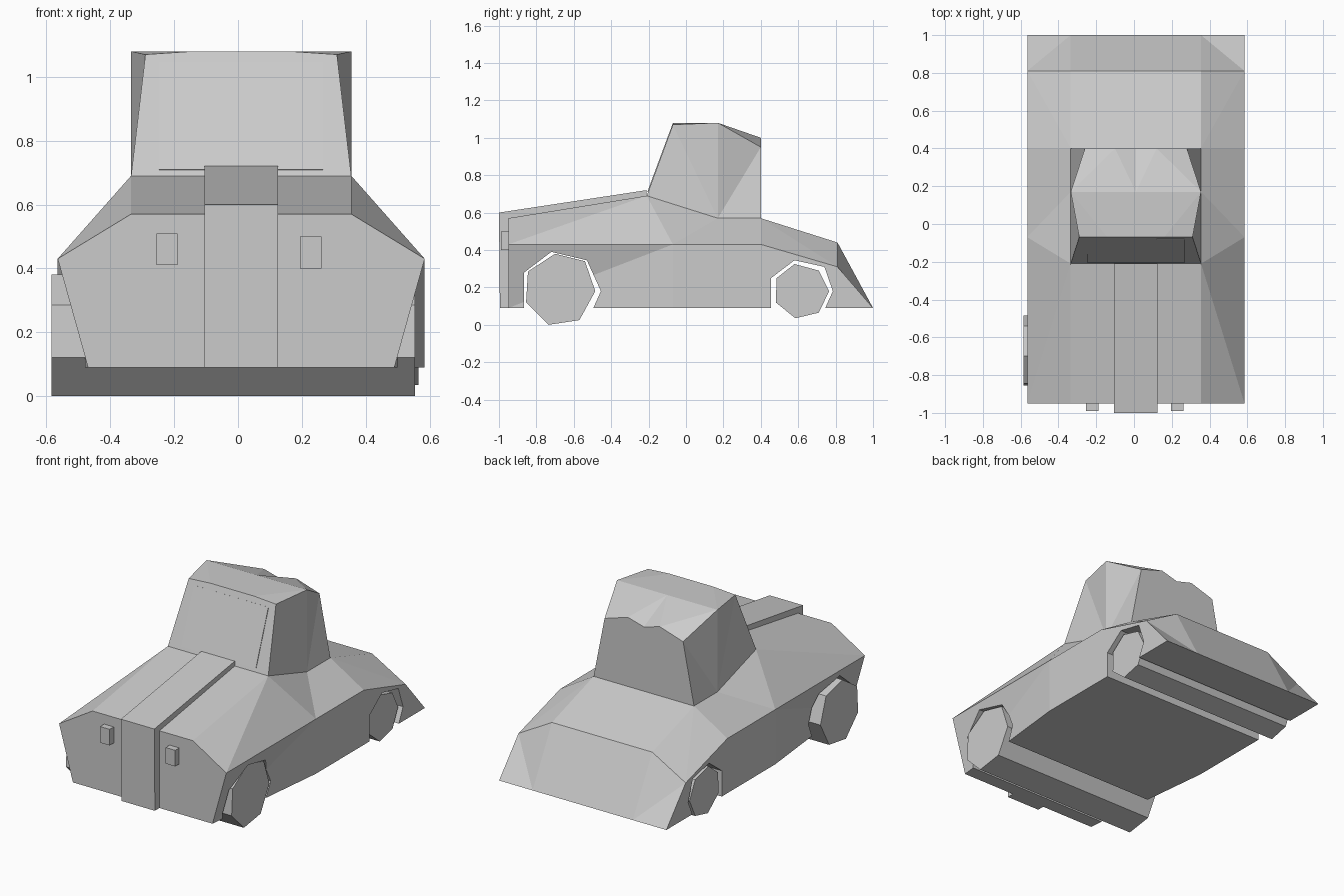
import bpy, bmesh

cube = bpy.data.objects.get("Cube")
if cube:
    bpy.data.objects.remove(cube, do_unlink=True)

MID = 0.01  # centre line of the car

paint = bpy.data.materials.new("light_grey")
paint.use_nodes = True
GREY = (0.6, 0.6, 0.6, 1)
paint.diffuse_color = GREY
paint.node_tree.nodes["Principled BSDF"].inputs["Base Color"].default_value = GREY


def finish(name, bm):
    bmesh.ops.recalc_face_normals(bm, faces=bm.faces)
    mesh = bpy.data.meshes.new(name)
    bm.to_mesh(mesh)
    bm.free()
    mesh.materials.append(paint)
    obj = bpy.data.objects.new(name, mesh)
    bpy.context.collection.objects.link(obj)
    return obj


def symmetric(name, points, side_faces, cross_faces):
    """Named left-hand points are mirrored; cross faces bridge both sides."""
    bm = bmesh.new()
    left = {k: bm.verts.new((MID + x, y, z)) for k, (x, y, z) in points.items()}
    right = {k: v if points[k][0] == 0 else
             bm.verts.new((2 * MID - v.co.x, v.co.y, v.co.z)) for k, v in left.items()}
    for face in side_faces:
        for side in (left, right):
            bm.faces.new([side[k] for k in face.split()])
    for face in cross_faces:
        names = face.split()
        loop = [left[k] for k in names] + [right[k] for k in reversed(names)]
        bm.faces.new(list(dict.fromkeys(loop)))
    return finish(name, bm)


def prism(name, profile, x0, x1):
    """Extrude a (y, z) profile along x."""
    bm = bmesh.new()
    a = [bm.verts.new((x0, y, z)) for y, z in profile]
    b = [bm.verts.new((x1, y, z)) for y, z in profile]
    bm.faces.new(a)
    bm.faces.new(b[::-1])
    for i in range(len(a)):
        j = (i + 1) % len(a)
        bm.faces.new((a[i], b[i], b[j], a[j]))
    return finish(name, bm)


# Body shell: top edge (t), shoulder (s) and sill (b) stations from front to back
body = symmetric("body", {
    "t0": (.345, -.95, .57), "t1": (.345, -.21, .69), "t2": (.345, .17, .57),
    "t3": (.345, .4, .57), "t4": (.345, .81, .44), "t5": (.345, 1, .09),
    "s0": (.575, -.95, .43), "s1": (.575, -.07, .43), "s3": (.575, .4, .43),
    "s4": (.575, .81, .31), "b0": (.48, -.95, .09), "b1": (.575, -.07, .09),
    "b3": (.575, .4, .09), "b5": (.575, 1, .09),
}, [
    "t0 t1 s0", "t1 s1 s0", "t1 t2 s1", "t2 s3 s1", "t2 t3 s3",
    "t3 t4 s4", "t3 s4 s3", "t4 t5 s4", "t5 b5 s4",
    "s0 s1 b0", "s1 b1 b0", "s1 s3 b3 b1", "s3 s4 b5 b3",
], ["t0 t1", "t1 t2", "t2 t3", "t3 t4", "t4 t5",
    "t0 s0 b0", "b0 b1", "b1 b3", "b3 b5 t5"])

# Cabin with raked windscreen and scalloped rear roof edge
symmetric("cabin", {
    "f": (.345, -.21, .69), "m": (.345, .17, .57), "r": (.345, .4, .57),
    "F": (.3, -.07, 1.07), "M": (.345, .17, 1.08), "R": (.27, .4, .95),
    "W": (.11, .4, 1.0), "C": (0, .4, .97), "T": (0, .17, 1.08),
    "N": (.15, -.07, 1.08),
}, ["f m F", "m M F", "m r R", "m R M", "F M N", "N M T", "M R W", "M W T", "W C T"],
    ["f F N", "N T", "r R W C", "f m", "m r"])

# Windscreen plate, following the windscreen slope
symmetric("windscreen", {
    "a": (.257, -.207, .71), "b": (.257, -.083, 1.045),
    "c": (.257, -.198, .706), "d": (.257, -.074, 1.041),
}, ["a b d c"], ["a b", "b d", "d c", "c a"])

# Raised centre strip over the hood and down the nose
prism("hood_strip", [(-1, .6), (-.21, .72), (-.21, .6), (-.9, .5), (-.9, .09), (-.995, .09)],
      -.105, .125)

# Headlights
for name, x0, z0 in (("right_headlight", -.255, .41), ("left_headlight", .195, .4)):
    prism(name, [(-.99, z0), (-.94, z0), (-.94, z0 + .1), (-.99, z0 + .1)], x0, x0 + .066)

# Seven-sided wheels running across the car
prism("front_wheels", [(-.855, .12), (-.735, 0), (-.57, .025), (-.485, .18),
                       (-.54, .34), (-.70, .38), (-.845, .285)], -.585, .555)
prism("rear_wheels", [(.48, .12), (.585, .035), (.71, .065), (.765, .18),
                      (.71, .29), (.58, .325), (.485, .25)], -.56, .565)

# Wheel wells cut right through the body
wells = {
    "front_well": [(-.865, -.1), (-.865, .28), (-.72, .39), (-.53, .345), (-.455, .18),
                   (-.5, .08), (-.5, -.1)],
    "rear_well": [(.455, -.1), (.455, .25), (.58, .345), (.74, .31), (.785, .18),
                  (.74, .08), (.74, -.1)],
}
for name, profile in wells.items():
    cutter = prism(name, profile, -.8, .8)
    cutter.hide_render = True
    cutter.hide_viewport = True
    cutter.display_type = 'WIRE'
    cut = body.modifiers.new(name, 'BOOLEAN')
    cut.operation = 'DIFFERENCE'
    cut.solver = 'EXACT'
    cut.object = cutter
